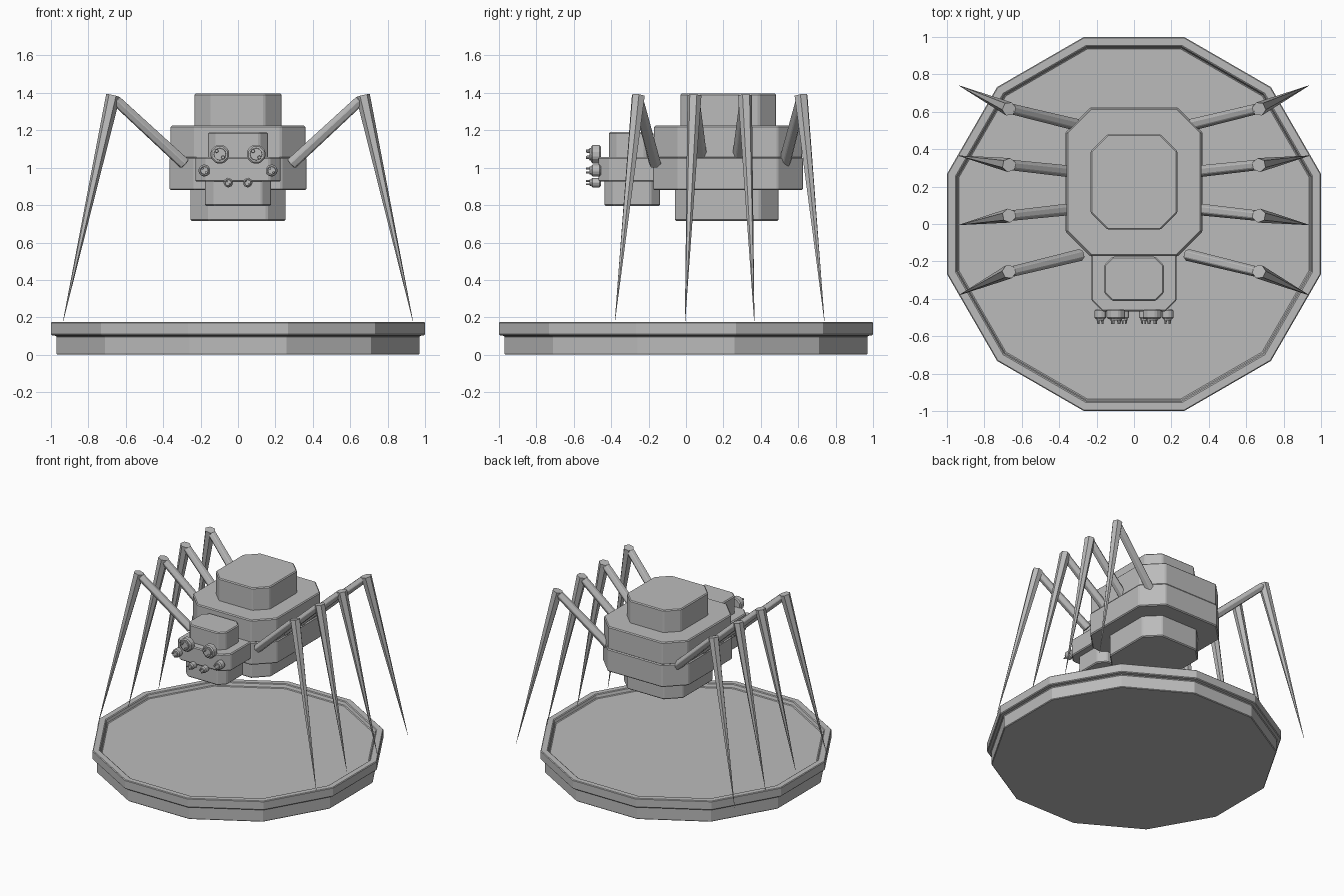
import bpy, bmesh, math
from mathutils import Vector

cube = bpy.data.objects.get("Cube")
if cube:
    bpy.data.objects.remove(cube, do_unlink=True)

GREY = (0.5, 0.5, 0.5, 1)
mat = bpy.data.materials.new("plain grey")
mat.use_nodes = True
mat.diffuse_color = GREY
mat.node_tree.nodes["Principled BSDF"].inputs["Base Color"].default_value = GREY


def finish(bm, name, bevel=0.0):
    bmesh.ops.recalc_face_normals(bm, faces=bm.faces)
    mesh = bpy.data.meshes.new(name)
    bm.to_mesh(mesh)
    bm.free()
    mesh.materials.append(mat)
    obj = bpy.data.objects.new(name, mesh)
    bpy.context.collection.objects.link(obj)
    if bevel:
        mod = obj.modifiers.new("edge bevel", 'BEVEL')
        mod.width = bevel
        mod.segments = 1
        mod.limit_method = 'ANGLE'
        mod.angle_limit = math.radians(40)
    return obj


def loft(rings, name, bevel=0.0):
    """Skin a list of matching closed rings and cap both ends."""
    bm = bmesh.new()
    rows = [[bm.verts.new(p) for p in ring] for ring in rings]
    n = len(rows[0])
    for a, b in zip(rows, rows[1:]):
        for i in range(n):
            j = (i + 1) % n
            bm.faces.new((a[i], a[j], b[j], b[i]))
    bm.faces.new(rows[0])
    bm.faces.new(rows[-1])
    return finish(bm, name, bevel)


def block(name, half_x, y0, y1, z0, z1, cut):
    """Box with chamfered vertical corners."""
    x = half_x
    outline = [(x, y0 + cut), (x, y1 - cut), (x - cut, y1), (cut - x, y1),
               (-x, y1 - cut), (-x, y0 + cut), (cut - x, y0), (x - cut, y0)]
    loft([[(px, py, z) for px, py in outline] for z in (z0, z1)], name, 0.007)


def rod(name, start, end, r0, r1, sides, bevel=0.0, turn=0.0):
    """Straight tapered prism between two points."""
    start, end = Vector(start), Vector(end)
    axis = (end - start).normalized()
    side = axis.cross(Vector((0, 0, 1))).normalized()
    up = side.cross(axis)
    rings = []
    for c, r in ((start, r0), (end, r1)):
        angles = [math.tau * (i + turn) / sides for i in range(sides)]
        rings.append([c + r * (side * math.cos(a) + up * math.sin(a)) for a in angles])
    return loft(rings, name, bevel)


# Twelve-sided display base with raised rim and recessed floor
profile = [(0.97, 0), (0.97, 0.1), (1, 0.105), (1, 0.175), (0.95, 0.175), (0.94, 0.145)]
corners = [math.tau * (i + 0.5) / 12 for i in range(12)]
scale = 1 / math.cos(math.pi / 12)
loft([[(r * scale * math.cos(a), r * scale * math.sin(a), z) for a in corners]
      for r, z in profile], "display_base", 0.005)

# Stacked abdomen
block("abdomen_bottom", 0.255, -0.06, 0.495, 0.715, 0.89, 0.1)
block("abdomen_lower", 0.367, -0.175, 0.625, 0.88, 1.055, 0.135)
block("abdomen_upper", 0.36, -0.17, 0.62, 1.05, 1.225, 0.13)
block("abdomen_top", 0.232, -0.03, 0.48, 1.215, 1.397, 0.09)

# Stacked head
block("head_bottom", 0.177, -0.435, -0.14, 0.795, 0.935, 0.05)
block("head_middle", 0.228, -0.468, -0.1, 0.925, 1.057, 0.06)
block("head_top", 0.16, -0.412, -0.175, 1.05, 1.19, 0.045)

# Eyes: octagonal disc, raised iris and two studs
eyes = [("large_eye", 0.097, 1.072, 0.053),
        ("side_eye", 0.18, 0.985, 0.034),
        ("small_eye", 0.052, 0.92, 0.027)]
for s, label in ((1, "left"), (-1, "right")):
    for name, x, z, r in eyes:
        c = s * x
        rod(f"{label}_{name}", (c, -0.455, z), (c, -0.508, z), r, r, 8, 0.008, 0.5)
        rod(f"{label}_{name}_iris", (c, -0.5, z), (c, -0.517, z), r * 0.65, r * 0.6, 12)
        for k in (1, -1):
            dx, dz = -k * r * 0.32, k * r * 0.32
            rod(f"{label}_{name}_stud", (c + dx, -0.51, z + dz), (c + dx, -0.535, z + dz),
                r * 0.2, r * 0.16, 8)

# Legs: four per side, mirrored front to back about the abdomen centre
MID_Y = 0.18
leg_spread = [("outer", 0.345, 0.435, 0.56), ("inner", 0.095, 0.135, 0.185)]
for s, label in ((1, "left"), (-1, "right")):
    for f, place in ((-1, "front"), (1, "back")):
        for name, hip, knee, tip in leg_spread:
            full = f"{label}_{place}_{name}_leg"
            rod(full + "_upper", (s * 0.285, MID_Y + f * hip, 1.02),
                (s * 0.655, MID_Y + f * knee, 1.362), 0.034, 0.03, 6, 0.004)
            rod(full + "_lower", (s * 0.668, MID_Y + f * knee, 1.385),
                (s * 0.935, MID_Y + f * tip, 0.18), 0.038, 0.001, 6)
